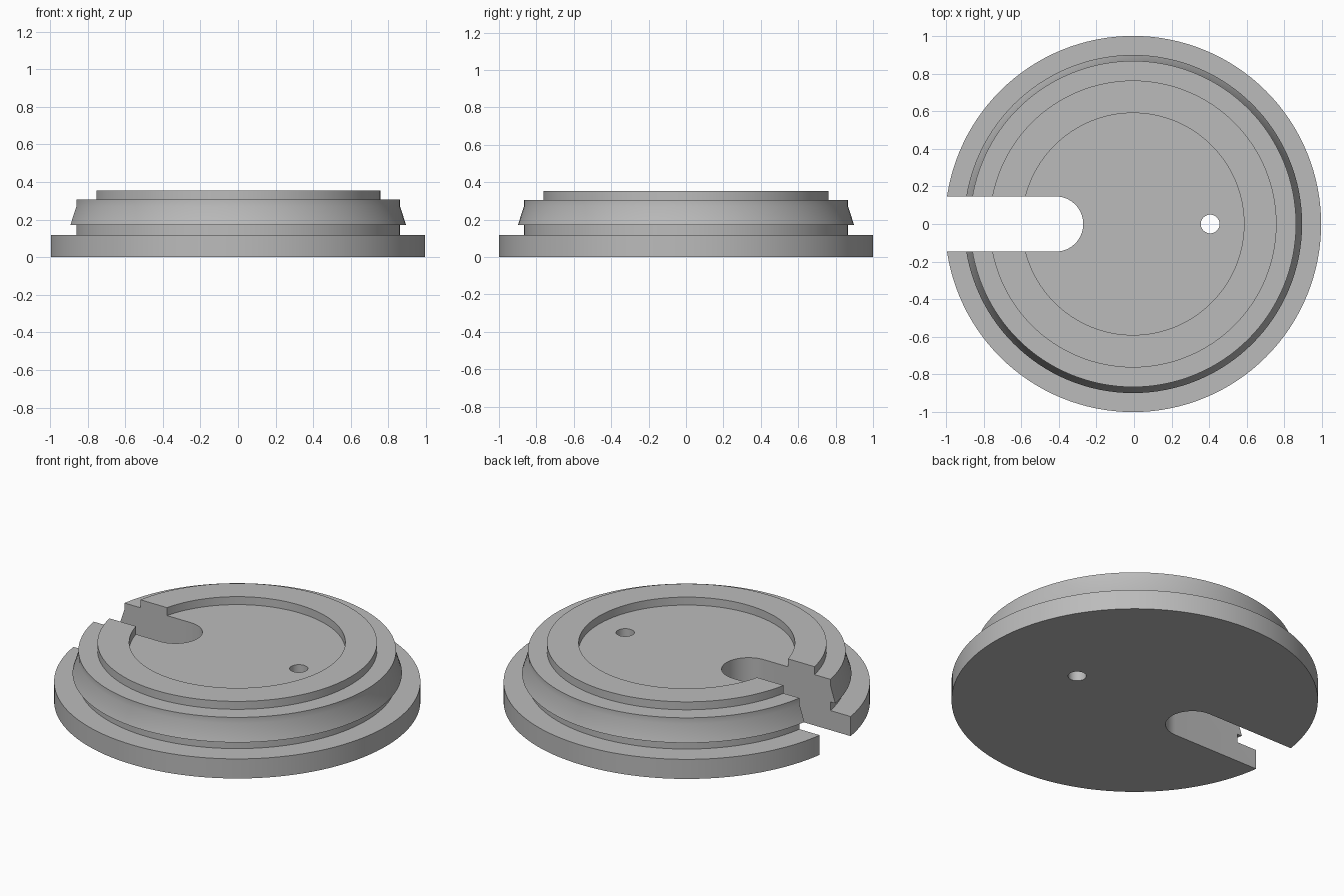
import bpy, bmesh, math

cube = bpy.data.objects.get("Cube")
if cube:
    bpy.data.objects.remove(cube, do_unlink=True)

grey = bpy.data.materials.new("mid grey")
grey.use_nodes = True
colour = (0.5, 0.5, 0.5, 1)
grey.diffuse_color = colour
grey.node_tree.nodes["Principled BSDF"].inputs["Base Color"].default_value = colour

CENTRE_X = -0.005
SEGMENTS = 128


def add_object(name, bm):
    bmesh.ops.recalc_face_normals(bm, faces=bm.faces)
    mesh = bpy.data.meshes.new(name)
    bm.to_mesh(mesh)
    bm.free()
    mesh.materials.append(grey)
    obj = bpy.data.objects.new(name, mesh)
    bpy.context.collection.objects.link(obj)
    return obj


def lathe(name, profile):
    """Turn a radius/height profile into a closed solid around z."""
    bm = bmesh.new()
    rings = []
    for r, z in profile:
        rings.append([bm.verts.new((CENTRE_X + r * math.cos(a), r * math.sin(a), z))
                      for a in (math.tau * i / SEGMENTS for i in range(SEGMENTS))])
    for low, high in zip(rings, rings[1:]):
        for i in range(SEGMENTS):
            j = (i + 1) % SEGMENTS
            bm.faces.new((low[i], low[j], high[j], high[i]))
    bm.faces.new(rings[0])
    bm.faces.new(rings[-1])
    return add_object(name, bm)


def prism(name, outline):
    """Extrude a plan outline right through the lid as a hidden cutter."""
    bm = bmesh.new()
    face = bm.faces.new([bm.verts.new((x, y, -0.1)) for x, y in outline])
    out = bmesh.ops.extrude_face_region(bm, geom=[face])
    top = [v for v in out["geom"] if isinstance(v, bmesh.types.BMVert)]
    bmesh.ops.translate(bm, verts=top, vec=(0, 0, 0.7))
    obj = add_object(name, bm)
    obj.hide_render = True
    return obj


def arc(x, r, start, end, steps):
    angles = [start + (end - start) * i / steps for i in range(steps + 1)]
    return [(x + r * math.cos(a), r * math.sin(a)) for a in angles]


# Lid: flange, neck, tapered snap ring, top step and shallow recess
lid = lathe("lid", [
    (1.0, 0), (1.0, 0.118), (0.867, 0.118), (0.867, 0.17), (0.899, 0.17),
    (0.867, 0.27), (0.867, 0.306), (0.763, 0.306), (0.763, 0.354),
    (0.59, 0.354), (0.59, 0.306)])

# Round-ended cable slot and small round hole
slot = prism("slot_cutter", [(-1.2, -0.147)]
             + arc(-0.417, 0.147, -math.pi / 2, math.pi / 2, 32)
             + [(-1.2, 0.147)])
hole = prism("hole_cutter", arc(0.405, 0.05, 0, math.tau, 32)[:-1])

bpy.context.view_layer.objects.active = lid
for cutter in (slot, hole):
    mod = lid.modifiers.new(cutter.name, "BOOLEAN")
    mod.operation = "DIFFERENCE"
    mod.solver = "EXACT"
    mod.object = cutter
    bpy.ops.object.modifier_apply(modifier=mod.name)
    bpy.data.objects.remove(cutter, do_unlink=True)

# Smooth the round walls and keep the steps crisp
bpy.ops.object.select_all(action="DESELECT")
lid.select_set(True)
bpy.ops.object.shade_smooth_by_angle(angle=math.radians(30))
